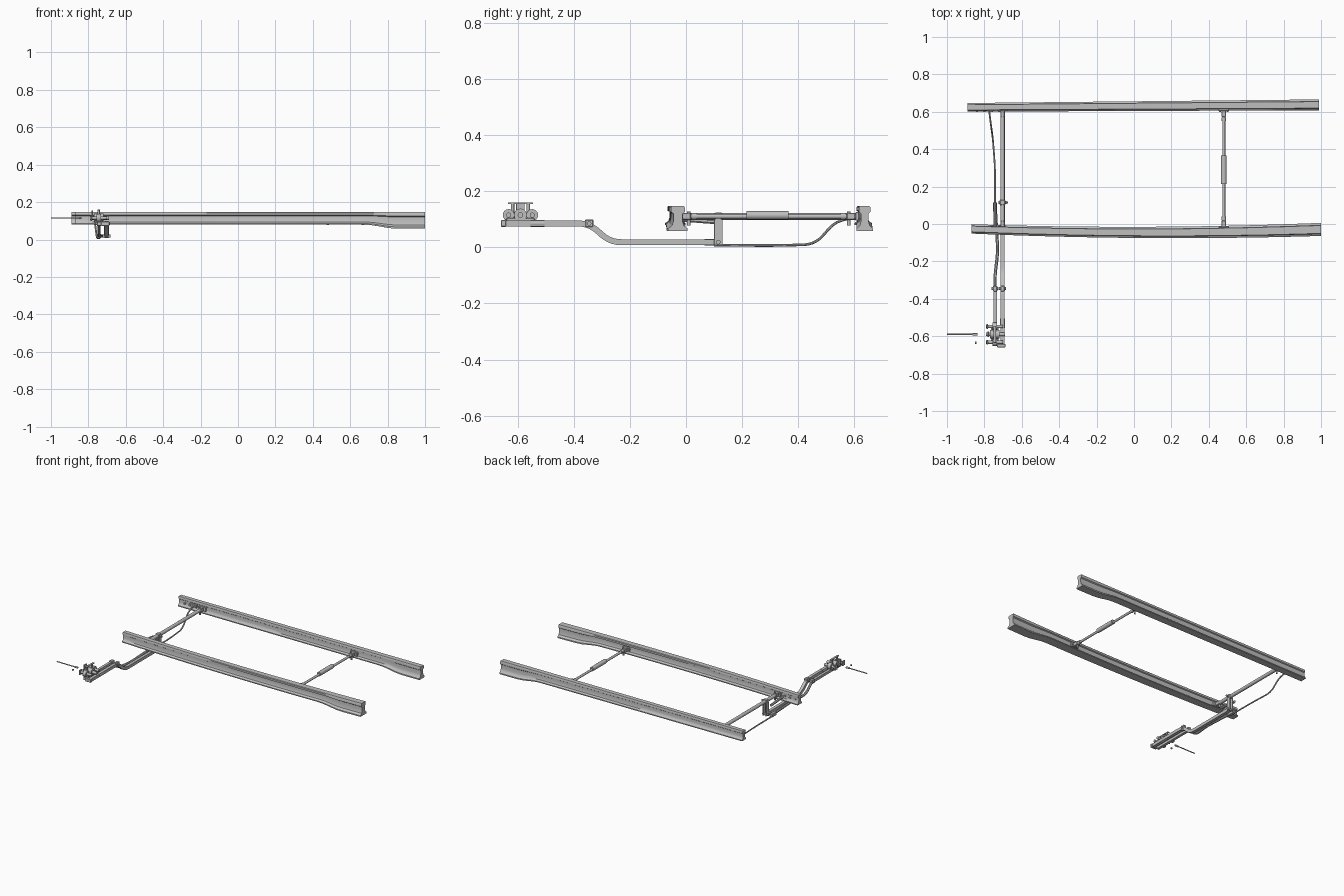
import bpy, bmesh, math
from mathutils import Vector

cube = bpy.data.objects.get("Cube")
if cube:
    bpy.data.objects.remove(cube)

GREY = (0.52, 0.52, 0.52, 1)
steel = bpy.data.materials.new("grey steel")
steel.use_nodes = True
steel.diffuse_color = GREY
steel.node_tree.nodes["Principled BSDF"].inputs["Base Color"].default_value = GREY

AXES = {"x": Vector((1, 0, 0)), "y": Vector((0, 1, 0)), "z": Vector((0, 0, 1))}


def finish(name, bm):
    bmesh.ops.recalc_face_normals(bm, faces=bm.faces)
    mesh = bpy.data.meshes.new(name)
    bm.to_mesh(mesh)
    bm.free()
    mesh.materials.append(steel)
    part = bpy.data.objects.new(name, mesh)
    bpy.context.collection.objects.link(part)
    bpy.ops.object.select_all(action='DESELECT')
    part.select_set(True)
    bpy.context.view_layer.objects.active = part
    bpy.ops.object.shade_smooth_by_angle(angle=math.radians(35))


def loft(name, rings):
    bm = bmesh.new()
    loops = [[bm.verts.new(point) for point in ring] for ring in rings]
    count = len(loops[0])
    for near, far in zip(loops, loops[1:]):
        for i in range(count):
            j = (i + 1) % count
            bm.faces.new((near[i], near[j], far[j], far[i]))
    bm.faces.new(loops[0])
    bm.faces.new(loops[-1])
    finish(name, bm)


def box(name, centre, size):
    bm = bmesh.new()
    bmesh.ops.create_cube(bm, size=1)
    bmesh.ops.scale(bm, vec=size, verts=bm.verts)
    bmesh.ops.bevel(bm, geom=bm.edges[:], offset=min(size) / 8, segments=1, affect='EDGES', profile=0.5)
    bmesh.ops.translate(bm, vec=centre, verts=bm.verts)
    finish(name, bm)


def rod(name, centre, axis, length, radius, sides=12):
    bm = bmesh.new()
    bmesh.ops.create_cone(bm, cap_ends=True, segments=sides, radius1=radius, radius2=radius, depth=length)
    turn = AXES[axis].to_track_quat('Z', 'Y').to_matrix()
    bmesh.ops.rotate(bm, matrix=turn, verts=bm.verts)
    bmesh.ops.translate(bm, vec=centre, verts=bm.verts)
    finish(name, bm)


def bent_bar(name, points, radius, sides):
    """Square or round bar along a path whose corners are rounded."""
    corners = [Vector(point) for point in points]
    path = [corners[0]]
    for before, corner, after in zip(corners, corners[1:], corners[2:]):
        reach = min(0.05, (corner - before).length * 0.4, (after - corner).length * 0.4)
        start = corner + (before - corner).normalized() * reach
        end = corner + (after - corner).normalized() * reach
        for step in range(6):
            t = step / 5
            path.append(start.lerp(corner, t).lerp(corner.lerp(end, t), t))
    path.append(corners[-1])
    rings = []
    for i, point in enumerate(path):
        along = (path[min(i + 1, len(path) - 1)] - path[max(i - 1, 0)]).normalized()
        side = along.cross(AXES["z"]).normalized()
        up = side.cross(along)
        angles = [(k + 0.5) * math.tau / sides for k in range(sides)]
        rings.append([point + radius * (side * math.cos(a) + up * math.sin(a)) for a in angles])
    loft(name, rings)


# Half of the rail section, from foot edge to head: (share of half width, share of height)
HALF_SECTION = [(1, 0), (1, 0.1), (0.6, 0.22), (0.46, 0.4), (0.46, 0.7), (0.7, 0.76), (0.7, 0.94), (0.6, 1)]
RAIL_TOP = 0.147


def ease(x, start, end):
    t = min(max((x - start) / (end - start), 0), 1)
    return t * t * (3 - 2 * t)


def rail(name, left, right, middle_line, thin, wide):
    rings = []
    steps = 40
    for i in range(steps + 1):
        x = left + (right - left) * i / steps
        half = thin + (wide - thin) * (i / steps)
        foot = 0.079 - 0.021 * ease(x, 0.68, 0.85)
        outline = HALF_SECTION + [(-u, v) for u, v in reversed(HALF_SECTION)]
        rings.append([(x, middle_line(x) + u * half, foot + v * (RAIL_TOP - foot)) for u, v in outline])
    loft(name, rings)


# Rails: the front one bows outward, the back one is nearly straight
rail("front_rail", -0.87, 1, lambda x: 0.02 * (x - 0.1) ** 2 - 0.045, 0.025, 0.035)
rail("back_rail", -0.89, 0.99, lambda x: 0.63 + 0.007 * x, 0.023, 0.029)

# Shared positions
FRONT, BACK = -0.02, 0.61
SPAN, MIDDLE = BACK - FRONT, (FRONT + BACK) / 2
ROD_Z = 0.11
DRIVE_X, DETECTOR_X, ADJUST_X = -0.703, -0.743, 0.48
OUTER, HINGE, ELBOW, POST = -0.65, -0.345, -0.27, 0.115
HIGH, LOW = 0.085, 0.018

# Cross rods with a bracket, clevis and pin at each rail
rod("adjusting_rod", (ADJUST_X, MIDDLE, ROD_Z), "y", SPAN, 0.008, 16)
rod("adjusting_sleeve", (ADJUST_X, 0.29, ROD_Z + 0.004), "y", 0.15, 0.015, 16)
rod("throw_rod", (DRIVE_X, MIDDLE, ROD_Z), "y", SPAN, 0.012, 16)
for rod_name, x in (("adjusting", ADJUST_X), ("throw", DRIVE_X)):
    for end, y, inward in (("front", FRONT, 1), ("back", BACK, -1)):
        label = f"{rod_name}_rod_{end}"
        box(f"{label}_bracket", (x, y, ROD_Z), (0.055, 0.012, 0.03))
        box(f"{label}_clevis", (x, y + inward * 0.02, ROD_Z), (0.024, 0.035, 0.026))
        rod(f"{label}_pin", (x, y + inward * 0.03, ROD_Z - 0.008), "z", 0.05, 0.006)
        rod(f"{label}_collar", (x, y + inward * 0.05, ROD_Z), "y", 0.02, 0.012)

# Bolts through the rail webs
for side, y in (("front", FRONT), ("back", BACK)):
    for spot, first, count in (("left", -0.84, 4), ("right", ADJUST_X - 0.02, 2)):
        for i in range(count):
            rod(f"{side}_rail_{spot}_bolt", (first + i * 0.04, y, ROD_Z), "y", 0.02, 0.007, 6)

# Drive bar bending down under the front rail
path = [(DRIVE_X, OUTER, HIGH), (DRIVE_X, HINGE, HIGH), (DRIVE_X, ELBOW, LOW), (DRIVE_X, POST, LOW)]
bent_bar("drive_bar", path, 0.015, 4)

# Detector bar, continued by a thinner rod below the rail
bent_bar("detector_bar", [(DETECTOR_X, OUTER, HIGH), (DETECTOR_X, HINGE, HIGH)], 0.013, 4)
path = [(DETECTOR_X, HINGE, HIGH), (DETECTOR_X, ELBOW, LOW), (-0.728, -0.15, LOW), (DETECTOR_X, POST, LOW)]
bent_bar("detector_lower_rod", path, 0.009, 8)
for name, x in (("drive", DRIVE_X), ("detector", DETECTOR_X)):
    box(f"{name}_hinge", (x, HINGE, HIGH), (0.024, 0.03, 0.028))
    rod(f"{name}_hinge_pin", (x, HINGE, HIGH), "x", 0.036, 0.008)

# Post joining the drive bar to the throw rod
for side in (-1, 1):
    box("drive_post_plate", (DRIVE_X + side * 0.011, POST, 0.055), (0.006, 0.03, 0.09))
rod("drive_post_pin", (DRIVE_X, POST, LOW), "x", 0.045, 0.008)
box("throw_rod_clamp", (DRIVE_X, POST, ROD_Z), (0.03, 0.026, 0.028))
rod("throw_rod_clamp_bolt", (DRIVE_X + 0.008, POST, ROD_Z), "x", 0.045, 0.007, 6)

# Thin detector rod curving up to the back rail
path = [(DETECTOR_X, 0.1, 0.008), (DETECTOR_X, 0.3, 0.006), (-0.755, 0.46, 0.01),
        (-0.765, 0.53, 0.09), (-0.775, BACK, ROD_Z)]
bent_bar("detector_rod", path, 0.005, 8)
box("detector_rod_joint", (DETECTOR_X, 0.09, LOW), (0.022, 0.05, 0.024))
box("detector_rod_bracket", (-0.775, BACK, ROD_Z), (0.055, 0.012, 0.024))
bent_bar("middle_link", [(DETECTOR_X, POST, 0.09), (DETECTOR_X, FRONT, 0.1)], 0.009, 8)

# Drive mechanism on the outer end of the bars
MECH_X, MECH_Y, MECH_Z = -0.745, -0.59, 0.115
box("mechanism_base", (MECH_X, MECH_Y, 0.098), (0.04, 0.1, 0.012))
rod("mechanism_drum", (MECH_X, MECH_Y, MECH_Z), "x", 0.05, 0.023, 20)
rod("mechanism_shaft", (MECH_X + 0.005, MECH_Y, MECH_Z), "x", 0.1, 0.01)
for side in (-1, 1):
    y = MECH_Y + side * 0.042
    rod("mechanism_roller", (MECH_X, y, MECH_Z), "x", 0.024, 0.021, 16)
    rod("mechanism_stud", (MECH_X, y, MECH_Z), "x", 0.09, 0.009)
    box("mechanism_flange", (MECH_X - 0.04, y, MECH_Z), (0.008, 0.026, 0.034))
    rod("mechanism_post", (MECH_X, MECH_Y + side * 0.028, MECH_Z + 0.01), "z", 0.06, 0.006)
box("mechanism_top_plate", (MECH_X, MECH_Y, 0.157), (0.014, 0.09, 0.006))
box("mechanism_lever", (MECH_X - 0.035, MECH_Y, 0.135), (0.008, 0.03, 0.04))
box("drive_bar_end_stop", (DRIVE_X - 0.007, OUTER, HIGH), (0.045, 0.018, 0.024))
rod("drive_bar_sleeve", (DRIVE_X, -0.53, HIGH), "y", 0.05, 0.013)

# Connecting pin and loose stud beside the mechanism
rod("needle_pin", (-0.93, MECH_Y, MECH_Z), "x", 0.14, 0.0035)
rod("needle_head", (-0.85, MECH_Y, MECH_Z), "x", 0.025, 0.006)
rod("loose_stud", (-0.845, -0.635, MECH_Z), "x", 0.008, 0.006)
